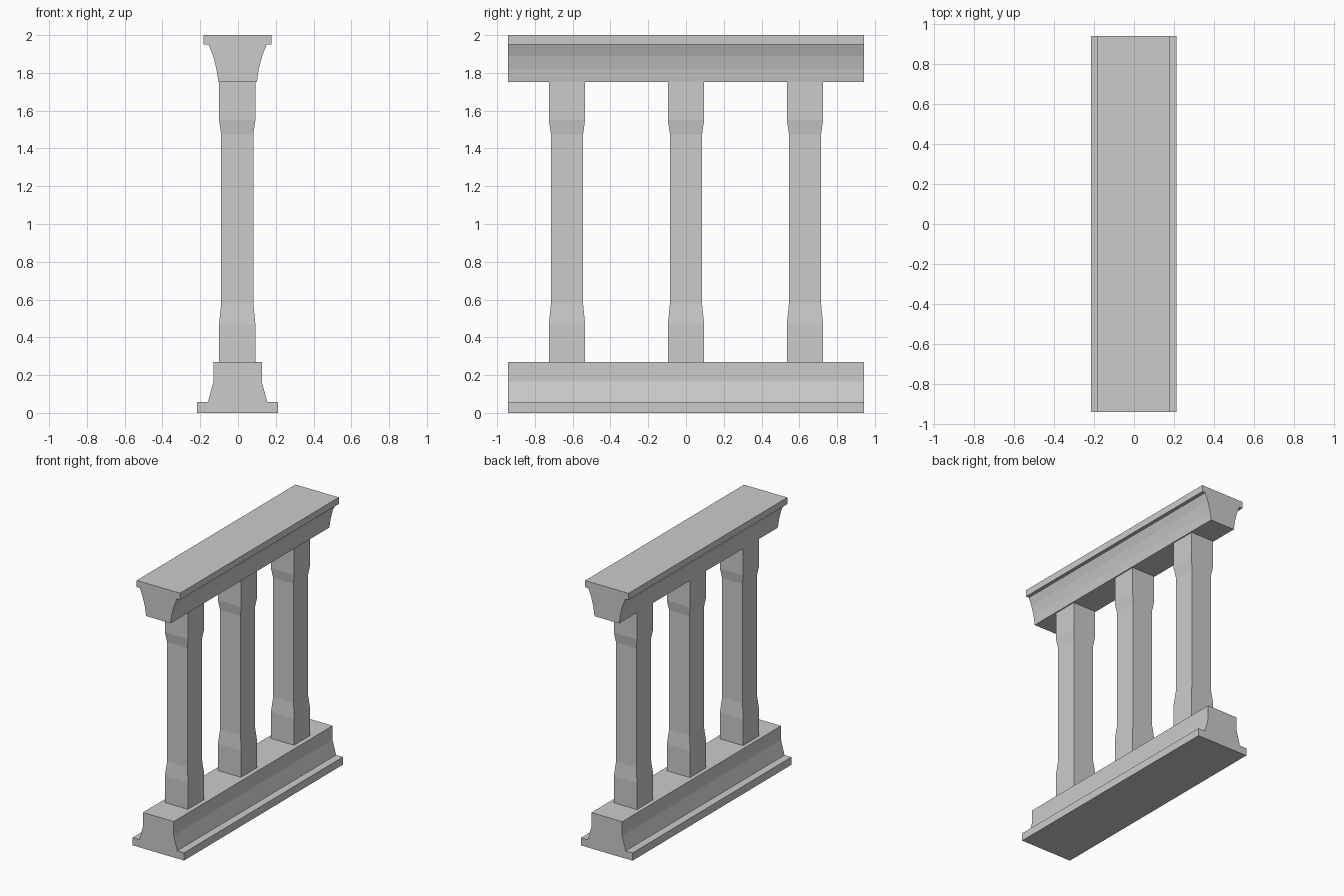
import bpy
import bmesh

cube = bpy.data.objects.get("Cube")
if cube:
    bpy.data.objects.remove(cube, do_unlink=True)

# Stone material
stone = bpy.data.materials.new("grey stone")
stone.use_nodes = True
colour = (0.6, 0.6, 0.6, 1)
stone.diffuse_color = colour
stone.node_tree.nodes["Principled BSDF"].inputs["Base Color"].default_value = colour


def finish(name, bm):
    bmesh.ops.recalc_face_normals(bm, faces=bm.faces)
    mesh = bpy.data.meshes.new(name)
    bm.to_mesh(mesh)
    bm.free()
    mesh.materials.append(stone)
    obj = bpy.data.objects.new(name, mesh)
    bpy.context.collection.objects.link(obj)
    return obj


def rail(name, half_profile, half_length, x=-0.002):
    """Mirror a (half width, z) profile and extrude it along y."""
    bm = bmesh.new()
    outline = half_profile + [(-w, z) for w, z in reversed(half_profile)]
    face = bm.faces.new([bm.verts.new((x + w, -half_length, z)) for w, z in outline])
    new = bmesh.ops.extrude_face_region(bm, geom=[face])["geom"]
    verts = [v for v in new if isinstance(v, bmesh.types.BMVert)]
    bmesh.ops.translate(bm, verts=verts, vec=(0, 2 * half_length, 0))
    return finish(name, bm)


def column(name, sections, y, x=-0.004):
    """Stack square sections given as (half width, z)."""
    bm = bmesh.new()
    rings = [[bm.verts.new((x + sx * w, y + sy * w, z))
              for sx, sy in ((-1, -1), (1, -1), (1, 1), (-1, 1))]
             for w, z in sections]
    for low, high in zip(rings, rings[1:]):
        for i in range(4):
            j = (i + 1) % 4
            bm.faces.new((low[i], low[j], high[j], high[i]))
    bm.faces.new(rings[0])
    bm.faces.new(rings[-1])
    return finish(name, bm)


# Bottom rail with a projecting foot and sloped sides
rail("bottom_rail", [(0.214, 0), (0.214, 0.058), (0.157, 0.058),
                     (0.128, 0.165), (0.128, 0.27)], 0.943)

# Coping rail with a flat cap over a curved cove
rail("top_rail", [(0.102, 1.753), (0.112, 1.82), (0.13, 1.89),
                  (0.154, 1.95), (0.18, 1.95), (0.18, 2)], 0.943)

# Three square columns, thicker at both ends
sections = [(0.096, 0.27), (0.096, 0.47), (0.085, 0.58),
            (0.085, 1.475), (0.096, 1.55), (0.096, 1.753)]
for label, y in (("front", -0.63), ("middle", 0), ("back", 0.63)):
    column(label + "_column", sections, y)
